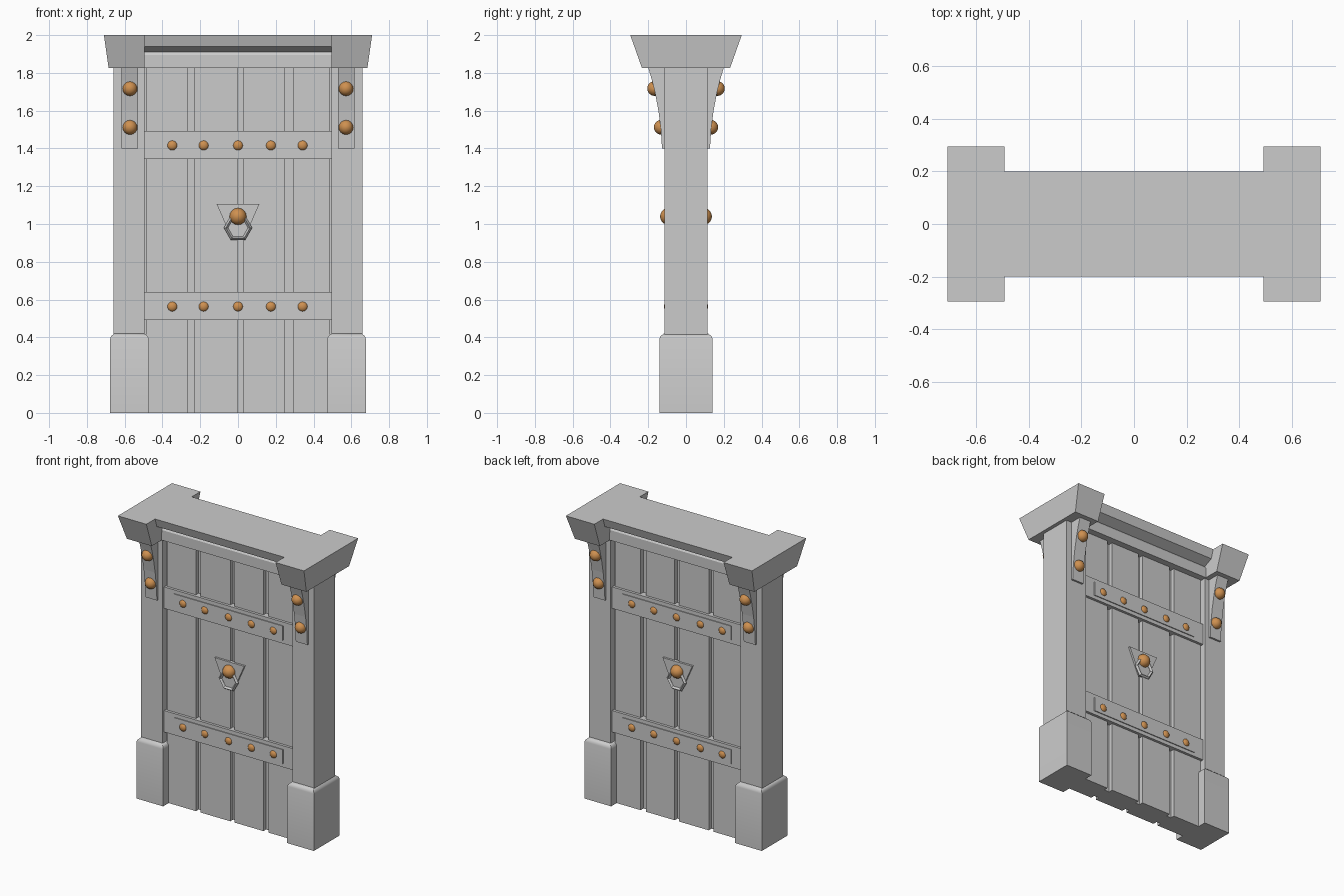
import bpy, bmesh, math
from mathutils import Matrix

if "Cube" in bpy.data.objects:
    bpy.data.objects.remove(bpy.data.objects["Cube"])

copper = bpy.data.materials.new("copper")
copper.diffuse_color = (0.62, 0.28, 0.08, 1)
copper.use_nodes = True
copper.node_tree.nodes["Principled BSDF"].inputs["Base Color"].default_value = copper.diffuse_color


def finish(name, bm, mirror="", smooth=False, mat=None):
    bmesh.ops.recalc_face_normals(bm, faces=bm.faces)
    me = bpy.data.meshes.new(name)
    bm.to_mesh(me)
    bm.free()
    ob = bpy.data.objects.new(name, me)
    bpy.context.collection.objects.link(ob)
    if mat:
        me.materials.append(mat)
    if smooth:
        bpy.ops.object.select_all(action='DESELECT')
        bpy.context.view_layer.objects.active = ob
        ob.select_set(True)
        bpy.ops.object.shade_smooth_by_angle(angle=math.radians(40))
    if mirror:
        m = ob.modifiers.new("Mirror", 'MIRROR')
        m.use_axis = ("x" in mirror, "y" in mirror, False)
        m.use_mirror_merge = False
    return ob


def stack(name, rects, **kw):
    """Closed solid through rectangles (x0, x1, y0, y1, z), bottom to top."""
    bm = bmesh.new()
    rings = [[bm.verts.new((x, y, z)) for x, y in
              ((x0, y0), (x1, y0), (x1, y1), (x0, y1))]
             for x0, x1, y0, y1, z in rects]
    bm.faces.new(rings[0])
    bm.faces.new(rings[-1])
    for a, b in zip(rings, rings[1:]):
        for i in range(4):
            j = (i + 1) % 4
            bm.faces.new((a[i], a[j], b[j], b[i]))
    return finish(name, bm, **kw)


def box(name, x0, x1, y0, y1, z0, z1, **kw):
    return stack(name, [(x0, x1, y0, y1, z0), (x0, x1, y0, y1, z1)], **kw)


def prism(name, pts, axis, a, b, **kw):
    """Extrude a profile: (y, z) along x or (x, z) along y."""
    bm = bmesh.new()
    put = (lambda p, t: (t, *p)) if axis == "x" else (lambda p, t: (p[0], t, p[1]))
    r0, r1 = [[bm.verts.new(put(p, t)) for p in pts] for t in (a, b)]
    bm.faces.new(r0)
    bm.faces.new(r1)
    for i in range(len(pts)):
        j = (i + 1) % len(pts)
        bm.faces.new((r0[i], r0[j], r1[j], r1[i]))
    return finish(name, bm, **kw)


def stud(name, x, y, z, r, depth, mirror):
    bm = bmesh.new()
    m = Matrix.Translation((x, y, z)) @ Matrix.Diagonal((1, depth, 1, 1)) \
        @ Matrix.Rotation(math.pi / 2, 4, 'X')
    bmesh.ops.create_uvsphere(bm, u_segments=16, v_segments=10, radius=r, matrix=m)
    finish(name, bm, mirror=mirror, smooth=True, mat=copper)


# Pillars with rounded plinths and flared capitals
box("pillar", 0.495, 0.66, -0.114, 0.114, 0.4, 1.83, mirror="x")
plinth = [(0.473 + d, 0.677 - d, -0.14 + d, 0.14 - d, z)
          for d, z in ((0, 0), (0, 0.393), (0.004, 0.405), (0.022, 0.42))]
stack("plinth", plinth, mirror="x", smooth=True)
stack("capital", [(0.495, 0.685, -0.233, 0.233, 1.825),
                  (0.493, 0.71, -0.295, 0.295, 2.0)], mirror="x")

# Lintel moulding
half = [(0.11, 1.825), (0.125, 1.825), (0.125, 1.895), (0.115, 1.91),
        (0.18, 1.94), (0.2, 2.0)]
half[0] = (0.05, 1.825)
prism("lintel", half + [(-y, z) for y, z in reversed(half)], "x", -0.497, 0.497)

# Door core and planks
box("door_core", -0.5, 0.5, -0.05, 0.05, 0, 1.83)
for i, (a, b) in enumerate(((-0.487, -0.265), (-0.23, -0.003),
                            (0.03, 0.25), (0.29, 0.487))):
    box(f"plank_{i + 1}", a, b, -0.08, 0.08, 0, 1.83)

# Cross bands with strap plates and rivets
for label, z in (("lower", 0.565), ("upper", 1.418)):
    box(label + "_band", -0.497, 0.497, -0.098, 0.098, z - 0.074, z + 0.074)
    box(label + "_strap", -0.416, 0.414, -0.104, 0.104, z - 0.049, z + 0.049)
    for x in (-0.348, -0.182, 0.0, 0.174, 0.342):
        stud(label + "_rivet", x, -0.098, z - 0.002, 0.027, 0.7, "y")

# Curved brackets with rivets
curve = [(0.127, 1.4), (0.133, 1.5), (0.146, 1.6), (0.165, 1.7),
         (0.18, 1.76), (0.2, 1.828)]
prism("bracket", [(-0.1, 1.4)] + [(-y, z) for y, z in curve] + [(-0.1, 1.828)],
      "x", 0.53, 0.618, mirror="xy")
stud("bracket_rivet_top", 0.572, -0.166, 1.717, 0.039, 1, "xy")
stud("bracket_rivet_bottom", 0.572, -0.131, 1.512, 0.039, 1, "xy")

# Knocker: tapered plate, hexagonal ring, knob
prism("knocker_plate", [(-0.113, 1.105), (0.113, 1.105), (0.036, 0.93), (-0.036, 0.93)],
      "y", -0.094, -0.07, mirror="y")
bm = bmesh.new()
rings = []
for i in range(6):
    a = i * math.pi / 3
    rings.append([bm.verts.new((r * math.cos(a), y, 0.98 + r * math.sin(a)))
                  for r, y in ((0.075, -0.1), (0.064, -0.113), (0.053, -0.1), (0.064, -0.087))])
for i in range(6):
    p, q = rings[i], rings[(i + 1) % 6]
    for k in range(4):
        n = (k + 1) % 4
        bm.faces.new((p[k], p[n], q[n], q[k]))
finish("knocker_ring", bm, mirror="y")
stud("knocker_knob", 0, -0.092, 1.04, 0.045, 1, "y")
